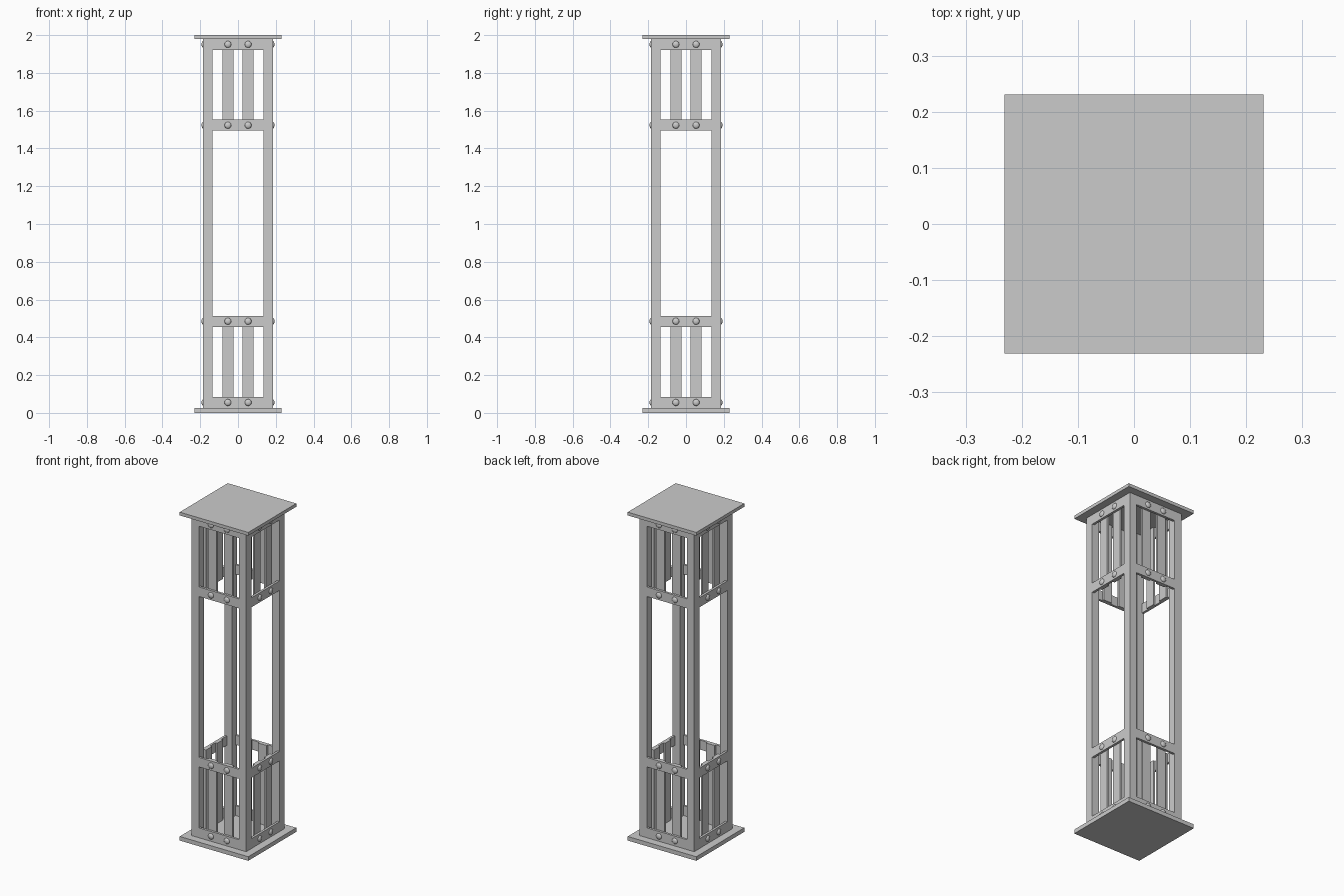
import bpy, bmesh
from math import pi
from mathutils import Matrix, Vector

if "Cube" in bpy.data.objects:
    bpy.data.objects.remove(bpy.data.objects["Cube"])

HALF = 0.184      # outer half width of the cage
POST = 0.049      # post thickness
RAIL_T = 0.014    # rail thickness
SLAT_T = 0.012    # slat thickness
SLAT_X = 0.0535   # slat and rivet offset from the centre
RAILS = {"bottom": (0.025, 0.085), "lower": (0.456, 0.514),
         "upper": (1.494, 1.552), "top": (1.922, 1.98)}
SIDES = ["front", "right", "back", "left"]


def finish(name, bm):
    mesh = bpy.data.meshes.new(name)
    bm.to_mesh(mesh)
    bm.free()
    obj = bpy.data.objects.new(name, mesh)
    bpy.context.collection.objects.link(obj)
    return obj


def add_box(bm, lo, hi, turn=Matrix()):
    lo, hi = Vector(lo), Vector(hi)
    m = turn @ Matrix.Translation((lo + hi) / 2) @ Matrix.Diagonal((*(hi - lo), 1))
    bmesh.ops.create_cube(bm, size=1, matrix=m)


def box(name, lo, hi):
    bm = bmesh.new()
    add_box(bm, lo, hi)
    return finish(name, bm)


# Base and cap plates
box("base_plate", (-0.231, -0.231, 0), (0.231, 0.231, 0.025))
box("cap_plate", (-0.231, -0.231, 1.98), (0.231, 0.231, 2.0))

# Corner posts
for i, corner in enumerate(["front_left", "front_right", "back_right", "back_left"]):
    bm = bmesh.new()
    add_box(bm, (-HALF, -HALF, 0.025), (-HALF + POST, -HALF + POST, 1.98),
            Matrix.Rotation(i * pi / 2, 4, 'Z'))
    finish(corner + "_post", bm)

for i, side in enumerate(SIDES):
    turn = Matrix.Rotation(i * pi / 2, 4, 'Z')
    inner = HALF - POST

    # Rails flush with the outer post faces
    for level, (z0, z1) in RAILS.items():
        bm = bmesh.new()
        add_box(bm, (-inner, -HALF, z0), (inner, -HALF + RAIL_T, z1), turn)
        finish(f"{side}_{level}_rail", bm)

    # Pairs of slats fixed behind the rails
    for part, a, b in (("lower", "bottom", "lower"), ("upper", "upper", "top")):
        bm = bmesh.new()
        for x in (-SLAT_X, SLAT_X):
            y = -HALF + RAIL_T
            add_box(bm, (x - 0.029, y, RAILS[a][0]),
                    (x + 0.029, y + SLAT_T, RAILS[b][1]), turn)
        finish(f"{side}_{part}_slats", bm)

    # Domed rivets on every rail
    bm = bmesh.new()
    for z0, z1 in RAILS.values():
        for x in (-SLAT_X, SLAT_X):
            m = turn @ Matrix.Translation((x, -HALF, (z0 + z1) / 2)) \
                @ Matrix.Diagonal((1, 0.5, 1, 1)) @ Matrix.Rotation(pi / 2, 4, 'X')
            bmesh.ops.create_uvsphere(bm, u_segments=16, v_segments=8,
                                      radius=0.018, matrix=m)
    for f in bm.faces:
        f.smooth = True
    finish(f"{side}_rivets", bm)
